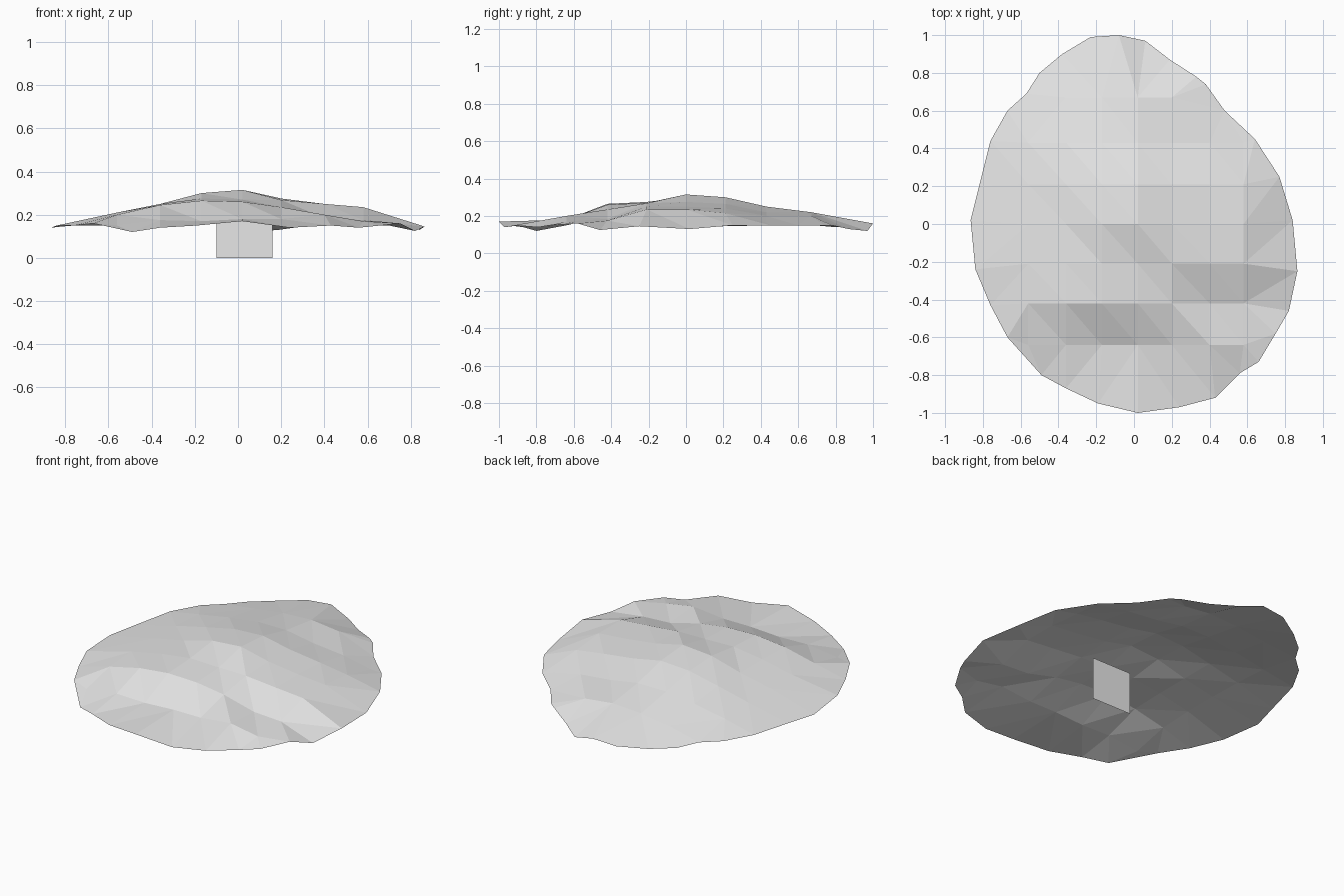
import bpy
from mathutils import Vector
from mathutils.geometry import delaunay_2d_cdt

grey = bpy.data.materials.new("pale_grey")
grey.diffuse_color = (0.8, 0.8, 0.8, 1)


def add_mesh(name, verts, faces):
    mesh = bpy.data.meshes.new(name)
    mesh.from_pydata(verts, [], faces)
    mesh.materials.append(grey)
    obj = bpy.data.objects.new(name, mesh)
    bpy.context.collection.objects.link(obj)
    return obj


# Uneven rim of the canopy, counter-clockwise from the right
rim = [
    (.84, .02, .13), (.77, .25, .15), (.64, .45, .15), (.48, .6, .15),
    (.38, .74, .15), (.33, .78, .15), (.19, .87, .13), (.06, .97, .12),
    (-.08, 1, .16), (-.23, .99, .15), (-.38, .9, .14), (-.5, .8, .14),
    (-.57, .69, .15), (-.67, .6, .15), (-.76, .44, .15), (-.82, .2, .145),
    (-.865, .02, .14), (-.84, -.24, .15), (-.76, -.43, .15), (-.67, -.6, .16),
    (-.49, -.8, .12), (-.36, -.87, .14), (-.19, -.95, .15), (.02, -1, .17),
    (.24, -.97, .14), (.43, -.92, .15), (.56, -.79, .14), (.66, -.73, .15),
    (.75, -.58, .16), (.82, -.46, .125), (.865, -.25, .145),
]

# Inner bumps: one row of heights per y, 0 where the rim is too close
xs = (-.56, -.36, -.17, .02, .2, .4, .58)
rows = {
    .67: (0, .185, .21, .22, .20, 0, 0),
    .43: (.19, .225, .25, .25, .22, .20, .165),
    .21: (.205, .25, .29, .30, .265, .24, .215),
    0: (.21, .25, .30, .315, .275, .25, .235),
    -.21: (.21, .25, .275, .27, .268, .25, .235),
    -.42: (.20, .245, .265, .26, .235, .185, .175),
    -.64: (.15, .175, .17, .18, .18, .20, .17),
}
points = rim + [(x, y, z) for y, zs in rows.items()
                for x, z in zip(xs, zs) if z]

# Canopy: faceted sheet filling the rim
n = len(rim)
edges = [(i, (i + 1) % n) for i in range(n)]
flat, _, tris, source, _, _ = delaunay_2d_cdt(
    [Vector(p[:2]) for p in points], edges, [], 1, 1e-5)
add_mesh("canopy_sheet",
         [(v.x, v.y, points[s[0]][2]) for v, s in zip(flat, source)], tris)

# Upright plate below the canopy
y = -.155
add_mesh("support_plate",
         [(-.1, y, 0), (.16, y, 0), (.16, y, .255), (-.1, y, .255)],
         [(0, 1, 2, 3)])
